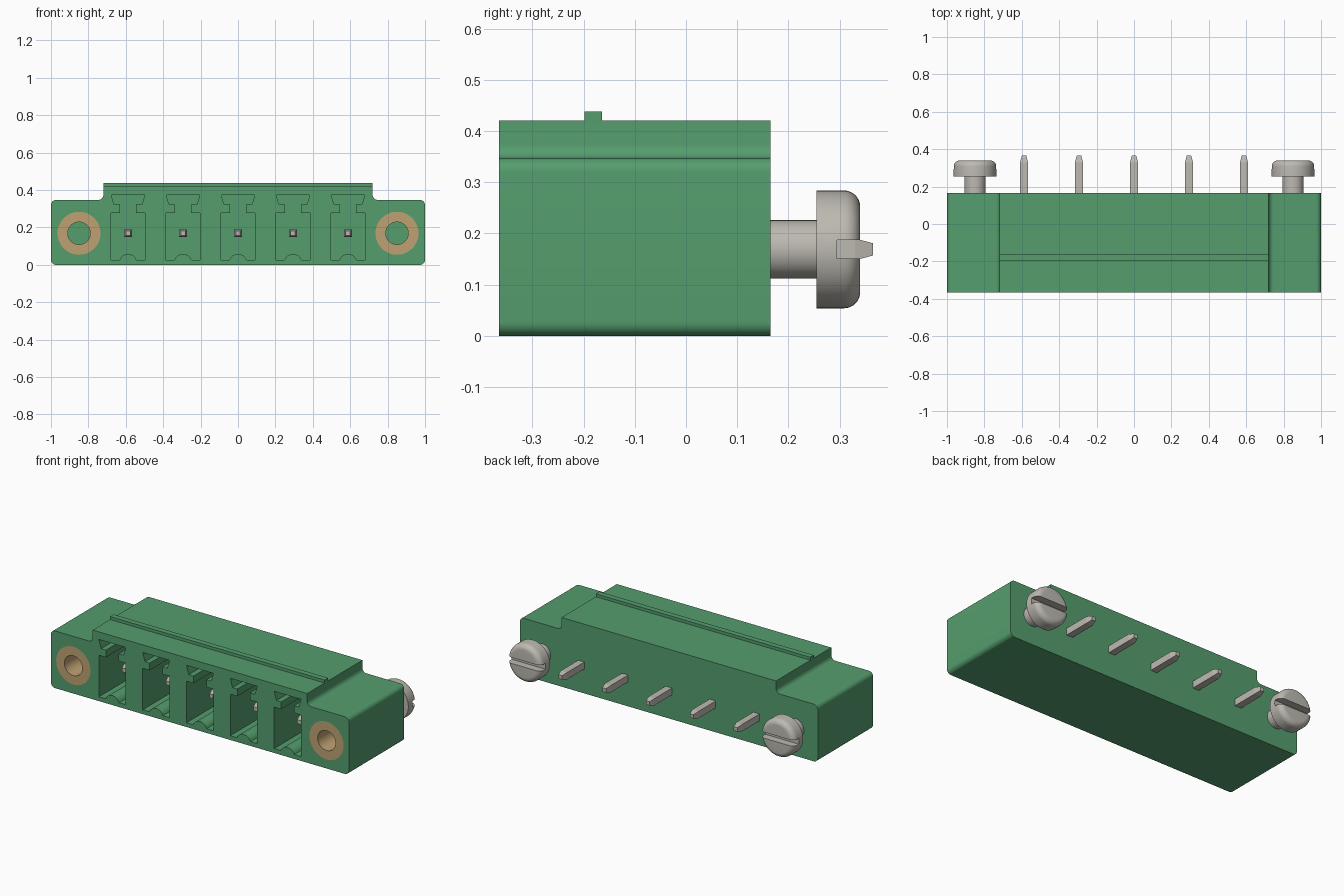
import bpy, bmesh
from math import pi, sin, cos, radians
from mathutils import Matrix, Vector

if "Cube" in bpy.data.objects:
    bpy.data.objects.remove(bpy.data.objects["Cube"], do_unlink=True)

FRONT, BACK = -0.365, 0.165
AXIS_Z = 0.169          # height of pins and screws
PITCH = 0.294
SCREW_X = 0.85


def material(name, rgb, rough=0.5):
    m = bpy.data.materials.new(name)
    m.use_nodes = True
    m.diffuse_color = (*rgb, 1)
    bsdf = m.node_tree.nodes["Principled BSDF"]
    bsdf.inputs["Base Color"].default_value = (*rgb, 1)
    bsdf.inputs["Roughness"].default_value = rough
    return m


GREEN = material("housing green", (0.09, 0.34, 0.155))
TAN = material("brass tan", (0.52, 0.36, 0.17))
GREY = material("warm metal grey", (0.51, 0.49, 0.44))


def finish(name, bm, mat, loc=(0, 0, 0)):
    bmesh.ops.recalc_face_normals(bm, faces=bm.faces)
    mesh = bpy.data.meshes.new(name)
    bm.to_mesh(mesh)
    bm.free()
    mesh.materials.append(mat)
    ob = bpy.data.objects.new(name, mesh)
    ob.location = loc
    bpy.context.collection.objects.link(ob)
    return ob


def prism(name, half, y0, y1, mat, loc=(0, 0, 0)):
    """Extrude a mirrored half outline (x, z) along y."""
    outline = half + [(-x, z) for x, z in reversed(half) if x > 1e-6]
    bm = bmesh.new()
    face = bm.faces.new([bm.verts.new((x, y0, z)) for x, z in outline])
    ext = bmesh.ops.extrude_face_region(bm, geom=[face])["geom"]
    verts = [g for g in ext if isinstance(g, bmesh.types.BMVert)]
    bmesh.ops.translate(bm, verts=verts, vec=(0, y1 - y0, 0))
    return finish(name, bm, mat, loc)


def lathe(name, profile, mat, loc, steps=48, turn=0.0, closed=False):
    """Spin a (radius, y) profile round the y axis."""
    bm = bmesh.new()
    v = [bm.verts.new((r, y, 0)) for r, y in profile]
    edges = [bm.edges.new(p) for p in zip(v, v[1:])]
    if closed:
        edges.append(bm.edges.new((v[-1], v[0])))
    bmesh.ops.spin(bm, geom=v + edges, cent=(0, 0, 0), axis=(0, 1, 0),
                   angle=2 * pi, steps=steps, use_merge=True)
    bmesh.ops.remove_doubles(bm, verts=bm.verts, dist=1e-5)
    bmesh.ops.rotate(bm, verts=bm.verts, cent=(0, 0, 0),
                     matrix=Matrix.Rotation(turn, 3, "Y"))
    return finish(name, bm, mat, loc)


def cut(ob, cutters):
    """Subtract the cutters, keep the result and drop the cutters."""
    for c in cutters:
        c.hide_render = True
        mod = ob.modifiers.new("cut", "BOOLEAN")
        mod.operation, mod.solver, mod.object = "DIFFERENCE", "EXACT", c
    graph = bpy.context.evaluated_depsgraph_get()
    mesh = bpy.data.meshes.new_from_object(ob.evaluated_get(graph))
    ob.modifiers.clear()
    ob.data = mesh
    for c in cutters:
        bpy.data.objects.remove(c, do_unlink=True)


def arc(cx, cz, r, a0, a1, n=8):
    angles = [radians(a0 + (a1 - a0) * i / n) for i in range(n + 1)]
    return [(cx + r * cos(a), cz + r * sin(a)) for a in angles]


# Housing with rounded flanges and a raised middle
R = 0.027
half_body = (arc(1 - R, R, R, -90, 0) + arc(1 - R, 0.347 - R, R, 0, 90)
             + arc(0.72 + R, 0.347 + R, R, 270, 180) + [(0.72, 0.42)])
body = prism("housing", half_body, FRONT, BACK, GREEN)

# Keyed contact pockets, arched at the floor
half_pocket = (arc(0, 0.01, 0.048, 90, 20) + [(0.055, 0.026), (0.09, 0.026),
               (0.09, 0.278), (0.043, 0.278), (0.043, 0.322), (0.075, 0.322),
               (0.09, 0.374)])
slots = [i * PITCH for i in range(-2, 3)]
cutters = [prism("pocket_cutter", half_pocket, FRONT - 0.05, 0.05, GREEN, (x, 0, 0))
           for x in slots]

# Seats for the threaded inserts
INSERT_END = -0.1
seat = [(0, FRONT - 0.05), (0.115, FRONT - 0.05), (0.115, INSERT_END), (0, INSERT_END)]
for s in (-1, 1):
    cutters.append(lathe("seat_cutter", seat, GREEN, (s * SCREW_X, 0, AXIS_Z)))
cut(body, cutters)

# Locking ridge along the top
ridge = prism("top_ridge", [(0.72, 0.415), (0.72, 0.438)], -0.198, -0.164, GREEN)

# Contact pins, square with tapered ends
D = 2 ** 0.5
pin_profile = [(0, -0.255), (0.012 * D, -0.255), (0.021 * D, -0.225),
               (0.021 * D, 0.33), (0.012 * D, 0.365), (0, 0.365)]
for i, x in enumerate(slots):
    lathe(f"contact_pin_{i + 1}", pin_profile, GREY, (x, 0, AXIS_Z), 4, pi / 4)

# Threaded inserts at the front and slotted screws at the back
tube = [(0.06, FRONT), (0.115, FRONT), (0.115, INSERT_END), (0.06, INSERT_END)]
HEAD_R, HEAD_Y, ROUND = 0.115, 0.34, 0.032
screw_profile = ([(0, BACK - 0.03), (0.057, BACK - 0.03), (0.057, 0.255), (HEAD_R, 0.255)]
                 + arc(HEAD_R - ROUND, HEAD_Y - ROUND, ROUND, 0, 90) + [(0, HEAD_Y)])
smooth = [body]
for side, s in (("right", -1), ("left", 1)):
    loc = (s * SCREW_X, 0, AXIS_Z)
    smooth.append(lathe(f"threaded_insert_{side}", tube, TAN, loc, closed=True))
    screw = lathe(f"screw_{side}", screw_profile, GREY, loc)
    slot = prism("slot_cutter", [(0.2, -0.018), (0.2, 0.018)], 0.295, 0.4, GREY, loc)
    cut(screw, [slot])
    smooth.append(screw)

# Smooth shading on the rounded parts
bpy.ops.object.select_all(action="DESELECT")
for ob in smooth:
    ob.select_set(True)
bpy.context.view_layer.objects.active = body
bpy.ops.object.shade_smooth_by_angle(angle=radians(30))
